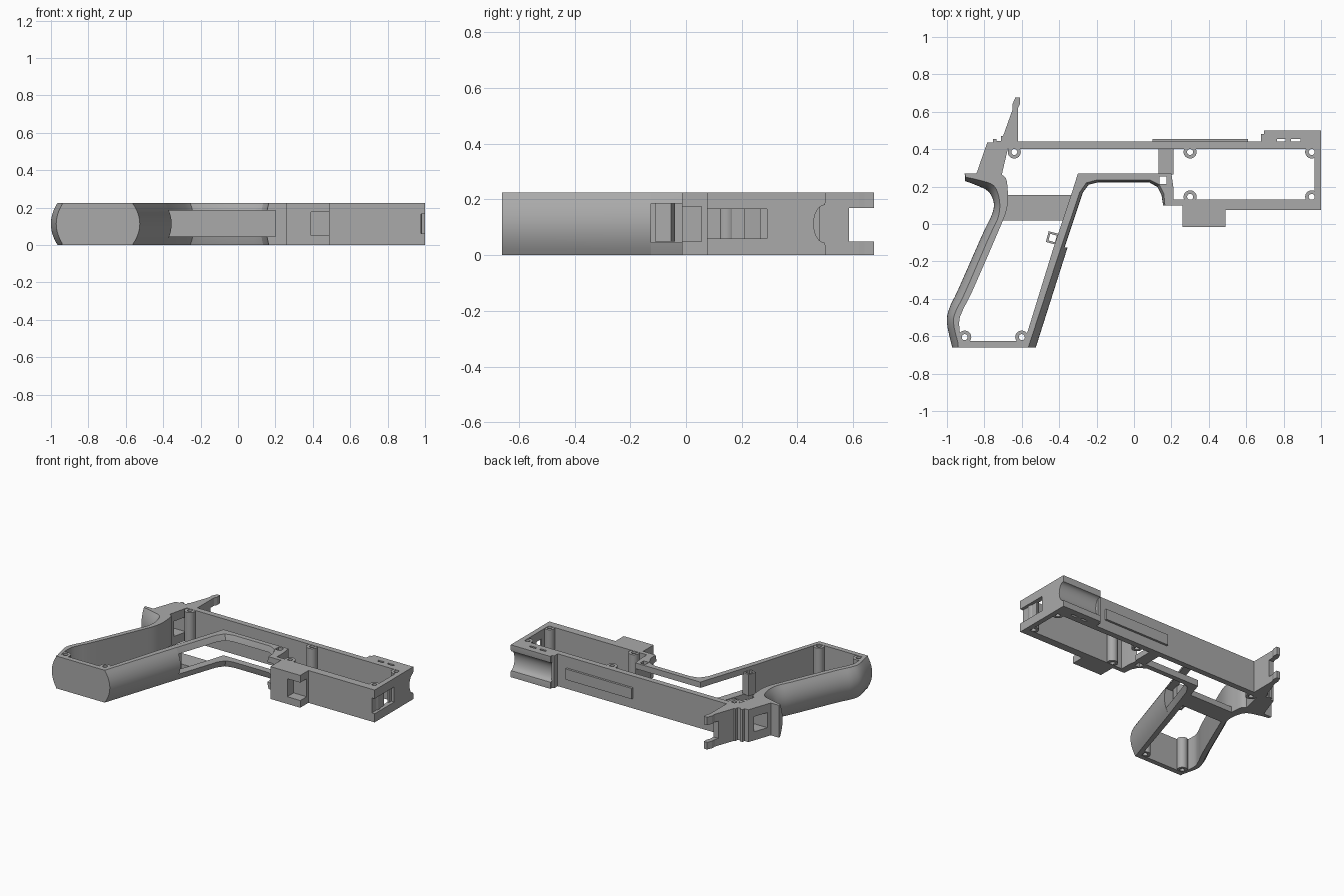
import bpy, bmesh, math
from mathutils import Vector

if "Cube" in bpy.data.objects:
    bpy.data.objects.remove(bpy.data.objects["Cube"])

H = 0.225
MID = H / 2

gray = bpy.data.materials.new("matte_gray")
gray.diffuse_color = (0.4, 0.4, 0.4, 1)
gray.use_nodes = True
gray.node_tree.nodes["Principled BSDF"].inputs["Base Color"].default_value = gray.diffuse_color


def finish(name, bm, smooth=False):
    bmesh.ops.remove_doubles(bm, verts=bm.verts, dist=1e-5)
    bmesh.ops.recalc_face_normals(bm, faces=bm.faces)
    me = bpy.data.meshes.new(name)
    bm.to_mesh(me)
    bm.free()
    me.materials.append(gray)
    ob = bpy.data.objects.new(name, me)
    bpy.context.collection.objects.link(ob)
    if smooth:
        bpy.ops.object.select_all(action='DESELECT')
        ob.select_set(True)
        bpy.context.view_layer.objects.active = ob
        bpy.ops.object.shade_smooth_by_angle(angle=math.radians(32))
    return ob


def skin(name, rings, caps=True, smooth=False):
    """Join equal rings of points with quads."""
    bm = bmesh.new()
    rows = [[bm.verts.new(p) for p in r] for r in rings]
    n = len(rows[0])
    pairs = list(zip(rows, rows[1:])) + ([] if caps else [(rows[-1], rows[0])])
    for a, b in pairs:
        for i in range(n):
            bm.faces.new((a[i], a[(i + 1) % n], b[(i + 1) % n], b[i]))
    if caps:
        bm.faces.new(rows[0])
        bm.faces.new(rows[-1])
    return finish(name, bm, smooth)


def prism(name, outline, z0=0.0, z1=H):
    return skin(name, [[(x, y, z) for x, y in outline] for z in (z0, z1)])


def box(name, x0, x1, y0, y1, z0=0.0, z1=H):
    return prism(name, [(x0, y0), (x1, y0), (x1, y1), (x0, y1)], z0, z1)


def tube(name, x, y, r_out, r_in, z0, z1, n=24, turn=0.0):
    def ring(r, z):
        return [(x + r * math.cos(turn + math.tau * i / n),
                 y + r * math.sin(turn + math.tau * i / n), z) for i in range(n)]
    return skin(name, [ring(r_out, z0), ring(r_out, z1), ring(r_in, z1), ring(r_in, z0)],
                caps=False, smooth=n > 8)


def spline(pts, steps=4):
    """Smooth curve through the points."""
    p = [Vector(q) for q in pts]
    p = [2 * p[0] - p[1]] + p + [2 * p[-1] - p[-2]]
    out = []
    for i in range(1, len(p) - 2):
        a, b, c, d = p[i - 1:i + 3]
        for k in range(steps):
            t = k / steps
            out.append(0.5 * (2 * b + (c - a) * t + (2 * a - 5 * b + 4 * c - d) * t * t
                              + (3 * b - a - 3 * c + d) * t ** 3))
    return out + [p[-2]]


def rounded_wall(name, inner, edge, bulge, levels=10):
    """Wall with a flat inside and an outside that bulges at mid height."""
    rings = []
    for i, e, b in zip(inner, edge, bulge):
        i, e, b = Vector(i), Vector(e), Vector(b)
        ring = [(i.x, i.y, H), (i.x, i.y, 0)]
        for k in range(levels + 1):
            t = k / levels
            q = e.lerp(b, 1 - (2 * t - 1) ** 2)
            ring.append((q.x, q.y, H * t))
        rings.append(ring)
    return skin(name, rings, smooth=True)


def cut(target, cutter):
    cutter.hide_render = True
    cutter.hide_viewport = True
    cutter.display_type = 'WIRE'
    m = target.modifiers.new("cut", 'BOOLEAN')
    m.operation = 'DIFFERENCE'
    m.solver = 'EXACT'
    m.object = cutter


# Grip: curved rear wall with its upper horn, front wall, floor
rear_in = [(-.905, .27), (-.83, .27), (-.70, .26), (-.675, .18), (-.68, .08),
           (-.73, -.05), (-.865, -.36), (-.915, -.46), (-.935, -.53), (-.92, -.66)]
rear_edge = [(-.90, .25), (-.83, .235), (-.75, .205), (-.72, .13), (-.725, .04),
             (-.775, -.07), (-.905, -.37), (-.95, -.46), (-.965, -.53), (-.935, -.66)]
rear_bulge = [(-.905, .23), (-.85, .21), (-.78, .175), (-.75, .115), (-.76, .05),
              (-.81, -.055), (-.94, -.35), (-.987, -.45), (-1.0, -.53), (-.972, -.66)]
rounded_wall("grip_rear_wall", spline(rear_in), spline(rear_edge), spline(rear_bulge))
rounded_wall("grip_front_wall", [(-.595, -.66), (-.43, -.125)],
             [(-.565, -.66), (-.39, -.125)], [(-.525, -.66), (-.355, -.125)])
box("grip_floor", -.94, -.575, -.66, -.625)
prism("grip_bridge", [(-.70, .02), (-.375, .02), (-.335, .155), (-.68, .155)], 0, .04)
tube("grip_loop", -.435, -.075, .042, .026, .05, .20, n=4, turn=math.radians(30))

# Guard arch, split into an upper and a lower strip by a long slot
arch_in = [(-.43, -.125), (-.325, .19), (-.30, .27), (-.20, .27), (.10, .27),
           (.20, .27), (.21, .20), (.21, .10)]
arch_edge = [(-.39, -.125), (-.29, .17), (-.255, .22), (-.20, .235), (.085, .235),
             (.135, .21), (.16, .16), (.165, .10)]
arch_bulge = [(-.36, -.125), (-.265, .165), (-.235, .205), (-.19, .215), (.08, .215),
              (.12, .19), (.14, .15), (.15, .10)]
arch = rounded_wall("guard_arch", arch_in, arch_edge, arch_bulge)
cut(arch, box("slot_cutter", -.5, .20, -.2, .35, .045, .185))
cut(arch, box("pin_hole_cutter", .135, .175, .215, .255, -.1, .4))
box("guard_bridge", .13, .21, .265, .405, 0, .04)

# Tail with stepped top, rear window and forked end
tail = prism("tail", [
    (-.62, .40), (-.675, .40), (-.71, .25), (-.845, .262), (-.785, .435), (-.755, .435),
    (-.755, .455), (-.735, .455), (-.735, .445), (-.71, .445), (-.71, .47), (-.70, .47),
    (-.65, .61), (-.65, .64), (-.635, .675), (-.61, .675), (-.61, .64), (-.62, .62)])
cut(tail, box("fork_cutter", -.8, -.5, .585, .8, .05, .17))
cut(tail, box("window_cutter", -.95, -.6, .295, .395, .06, .165))

# Long rear rail and its raised strip
box("top_rail", -.65, 1.0, .40, .44)
box("rail_strip", .10, .61, .435, .455, .07, .145)

# Front box: lower wall, end wall with recessed window
lower = prism("box_lower_wall", [(.20, .10), (.26, .10), (.26, .075), (1, .075),
                                 (1, .13), (.20, .13)])
end = box("box_end_wall", .965, 1.0, .125, .405)
recess = box("recess_cutter", .978, 1.1, 0, .29, .06, .165)
cut(lower, recess)
cut(end, recess)
for i, (y0, y1) in enumerate([(.13, .155), (.21, .265)]):
    cut(end, box(f"end_window_cutter_{i}", .9, 1.1, y0, y1, .06, .165))

# Lug under the front box with a corner notch
lug = box("lower_lug", .26, .49, -.015, .10)
cut(lug, box("lug_notch_cutter", .39, .6, -.1, .055, .05, .175))

# Grooved saddle on the front of the rail, standing on spaced feet
groove = [(.50, 0), (.50, .035)]
for k in range(13):
    a = math.pi * k / 12
    groove.append((.498 - .04 * math.sin(a), MID - .068 * math.cos(a)))
groove += [(.50, H - .035), (.50, H), (.455, H), (.455, 0)]
skin("saddle", [[(x, y, z) for y, z in groove] for x in (.695, 1.0)], smooth=True)
for i, (x0, x1) in enumerate([(.68, .765), (.81, .84), (.89, 1.0)]):
    box(f"saddle_foot_{i}", x0, x1, .435, .457)
box("saddle_step", .68, .70, .44, .48)

# Screw posts
posts = [(-.64, .385), (.30, .385), (.95, .385), (.30, .145), (.95, .145),
         (-.60, -.605), (-.905, -.605)]
for i, (x, y) in enumerate(posts):
    tube(f"screw_post_{i}", x, y, .035, .016, .002, H - .002)
